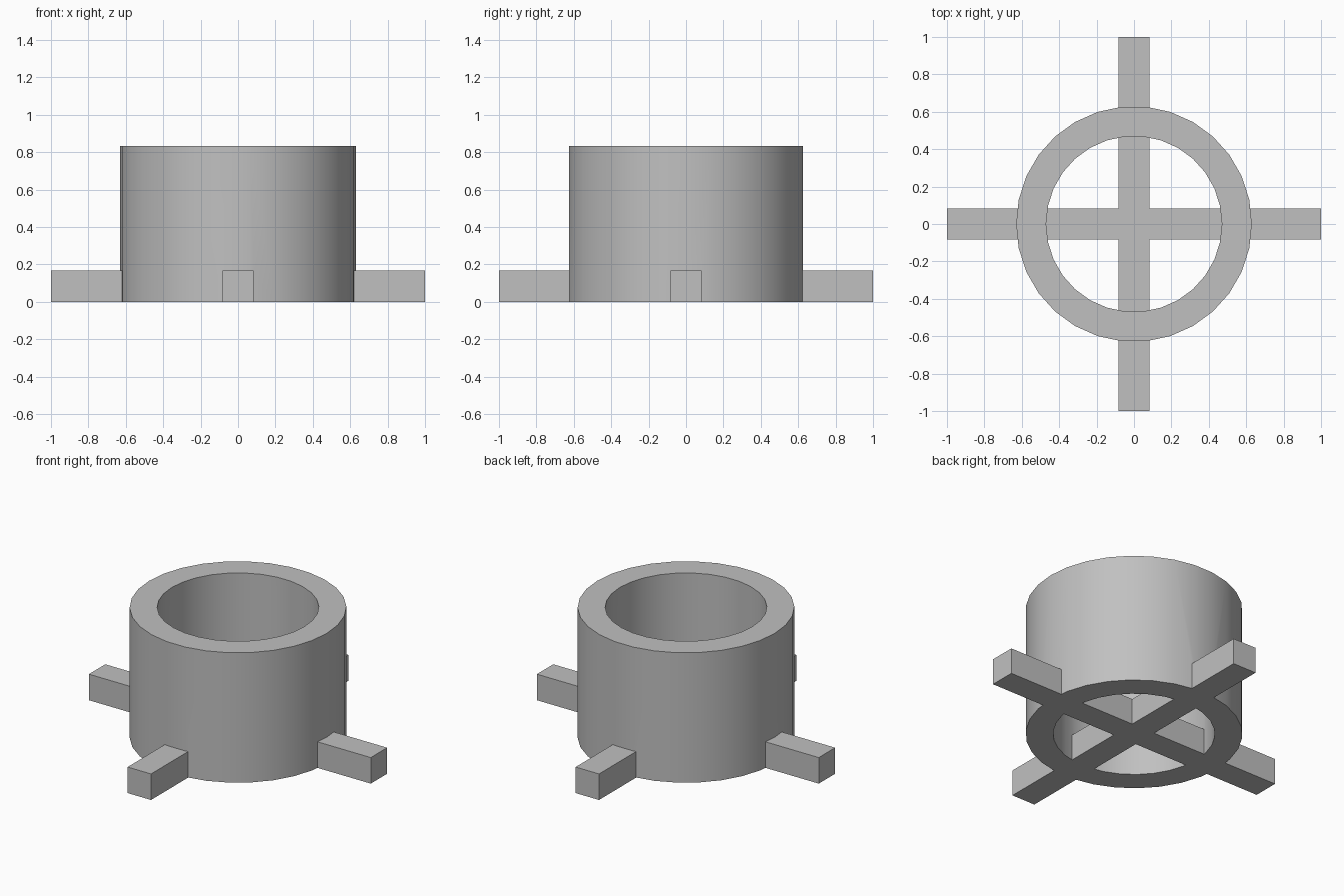
import bpy, bmesh, math
from mathutils import Vector

if "Cube" in bpy.data.objects:
    bpy.data.objects.remove(bpy.data.objects["Cube"], do_unlink=True)

OUTER, INNER, HEIGHT = 0.63, 0.47, 0.833
REACH, HALF_WIDTH, BAR_HEIGHT = 1.0, 0.083, 0.167
SIDES = 30

grey = bpy.data.materials.new("plain grey")
grey.use_nodes = True
grey.diffuse_color = (0.53, 0.53, 0.53, 1)
grey.node_tree.nodes["Principled BSDF"].inputs["Base Color"].default_value = grey.diffuse_color


def make_object(name, bm):
    bmesh.ops.recalc_face_normals(bm, faces=bm.faces)
    mesh = bpy.data.meshes.new(name)
    bm.to_mesh(mesh)
    bm.free()
    mesh.materials.append(grey)
    obj = bpy.data.objects.new(name, mesh)
    bpy.context.collection.objects.link(obj)
    return obj


# Thick open tube: a rectangular section spun around z
bm = bmesh.new()
section = [(INNER, 0), (OUTER, 0), (OUTER, HEIGHT), (INNER, HEIGHT)]
verts = [bm.verts.new((r, 0, z)) for r, z in section]
edges = [bm.edges.new((verts[i - 1], verts[i])) for i in range(4)]
bmesh.ops.spin(bm, geom=verts + edges, cent=(0, 0, 0), axis=(0, 0, 1),
               angle=math.tau, steps=SIDES, use_merge=True)
bmesh.ops.remove_doubles(bm, verts=bm.verts, dist=0.0001)
tube = make_object("tube_with_cross_base", bm)

# Cross base: a plus-shaped outline extruded upward
bm = bmesh.new()
outline = []
for quarter in range(4):
    c, s = [(1, 0), (0, 1), (-1, 0), (0, -1)][quarter]
    for x, y in ((REACH, -HALF_WIDTH), (REACH, HALF_WIDTH), (HALF_WIDTH, HALF_WIDTH)):
        outline.append(bm.verts.new((x * c - y * s, x * s + y * c, 0)))
base = bm.faces.new(outline)
raised = bmesh.ops.extrude_face_region(bm, geom=[base], use_keep_orig=True)["geom"]
bmesh.ops.translate(bm, vec=Vector((0, 0, BAR_HEIGHT)),
                    verts=[v for v in raised if isinstance(v, bmesh.types.BMVert)])
cross = make_object("cross_base", bm)

# Fuse the two into one solid
union = tube.modifiers.new("join_cross", 'BOOLEAN')
union.operation = 'UNION'
union.solver = 'EXACT'
union.object = cross
bpy.ops.object.select_all(action='DESELECT')
tube.select_set(True)
bpy.context.view_layer.objects.active = tube
bpy.ops.object.modifier_apply(modifier=union.name)
bpy.data.objects.remove(cross, do_unlink=True)

# Smooth curved walls, crisp rims and bars
bpy.ops.object.shade_smooth_by_angle(angle=math.radians(30))
